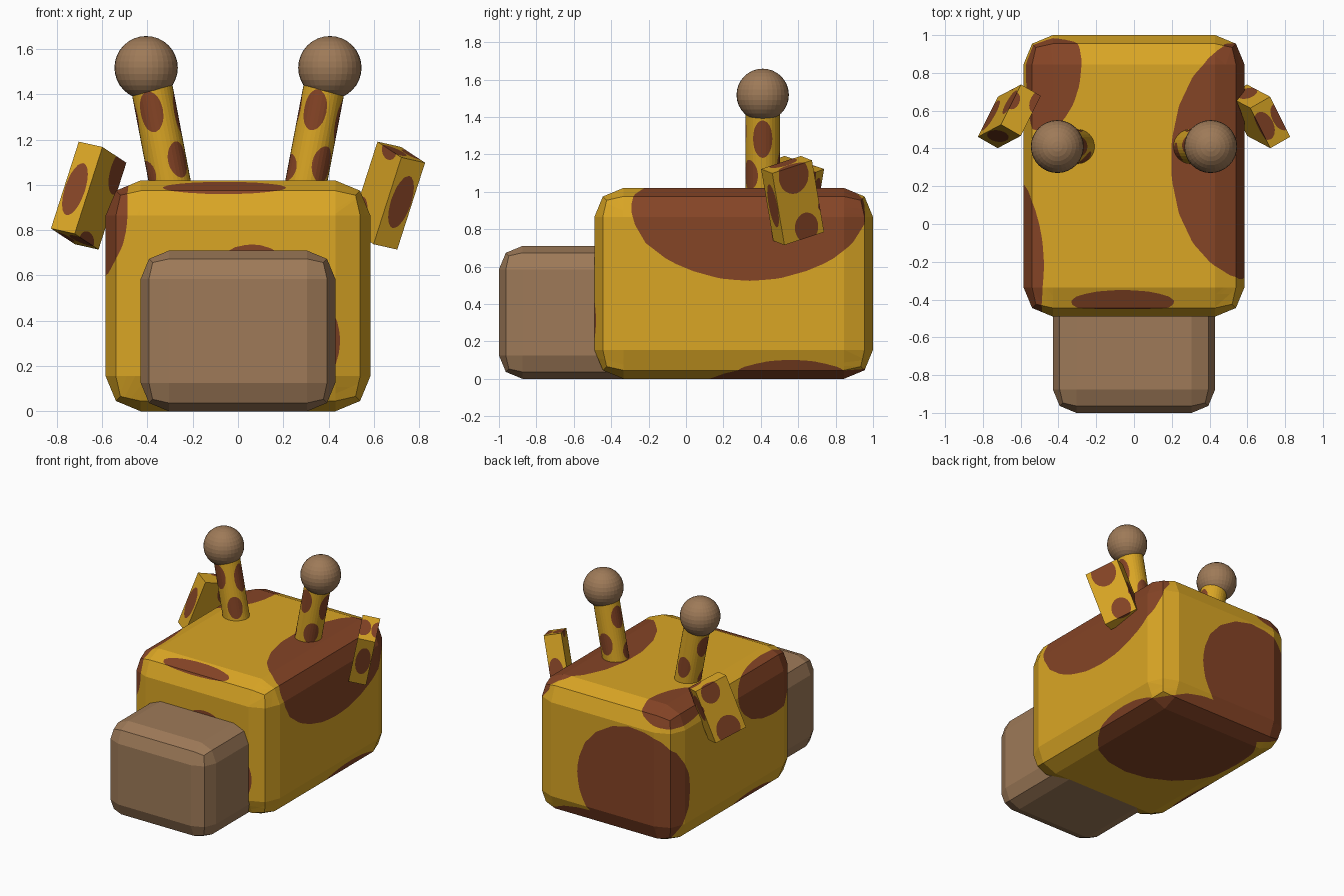
import bpy, bmesh, math
from mathutils import Matrix, Vector

if "Cube" in bpy.data.objects:
    bpy.data.objects.remove(bpy.data.objects["Cube"])


def material(name, rgb):
    m = bpy.data.materials.new(name)
    m.diffuse_color = (*rgb, 1)
    m.use_nodes = True
    m.node_tree.nodes["Principled BSDF"].inputs["Base Color"].default_value = m.diffuse_color
    return m


YELLOW = material("golden_yellow", (0.70, 0.38, 0.018))
BROWN = material("spot_brown", (0.235, 0.058, 0.019))
TAN = material("tan", (0.342, 0.195, 0.098))


def finish(bm, name, mats, matrix=None):
    me = bpy.data.meshes.new(name)
    bm.normal_update()
    bm.to_mesh(me)
    bm.free()
    for m in mats:
        me.materials.append(m)
    ob = bpy.data.objects.new(name, me)
    bpy.context.collection.objects.link(ob)
    if matrix:
        ob.matrix_world = matrix
    return ob


def box(lo, hi, bevel=0):
    lo, hi = Vector(lo), Vector(hi)
    bm = bmesh.new()
    bmesh.ops.create_cube(bm, size=1)
    for v in bm.verts:
        v.co = Vector(a * b for a, b in zip(v.co, hi - lo)) + (lo + hi) / 2
    if bevel:
        bmesh.ops.bevel(bm, geom=bm.edges[:], offset=bevel, segments=2,
                        profile=0.5, affect='EDGES')
    return bm


# Unit ball planes, used to cut round spots into a surface
ball = bmesh.new()
bmesh.ops.create_icosphere(ball, subdivisions=3, radius=1.02)
PLANES = [(f.calc_center_median(), f.normal.copy()) for f in ball.faces]
ball.free()


def cut_spot(bm, centre, radii):
    """Cut the faces along an ellipsoid and colour what lies inside it."""
    centre, faces = Vector(centre), bm.faces[:]
    for p, n in PLANES:
        co = centre + Vector(a * r for a, r in zip(p, radii))
        no = Vector(a / r for a, r in zip(n, radii)).normalized()
        verts = {v for f in faces for v in f.verts}
        if all((v.co - co).dot(no) < 1e-5 for v in verts):
            continue
        edges = {e for f in faces for e in f.edges}
        out = bmesh.ops.bisect_plane(bm, geom=list(verts) + list(edges) + faces,
                                     dist=1e-5, plane_co=co, plane_no=no)
        faces = [f for f in out['geom'] if isinstance(f, bmesh.types.BMFace)
                 and (f.calc_center_median() - co).dot(no) < 0]
        if not faces:
            return
    for f in faces:
        f.material_index = 1


# Head with large spots
head = box((-0.585, -0.49, 0), (0.585, 1.0, 1.02), 0.155)
for c, r in [
    ((0.60, 0.34, 0.93), (0.41, 0.63, 0.40)),       # right side and top
    ((-0.50, 0.85, 1.01), (0.22, 0.36, 0.12)),      # top, back left
    ((-0.66, -0.22, 0.87), (0.20, 0.46, 0.30)),     # left side, front
    ((-0.62, -0.02, 0.0), (0.12, 0.38, 0.10)),      # left side, low
    ((-0.06, -0.445, 1.0), (0.30, 0.10, 0.04)),     # front top edge
    ((0.06, -0.49, 0.62), (0.16, 0.10, 0.115)),     # front, above snout
    ((0.30, -0.49, 0.31), (0.15, 0.10, 0.20)),      # front, beside snout
    ((-0.26, 1.10, 0.40), (0.48, 0.42, 0.46)),      # back
    ((0.08, 0.56, 0.0), (0.55, 0.55, 0.20)),        # underside
]:
    cut_spot(head, c, r)
finish(head, "head", [YELLOW, BROWN])

# Snout
finish(box((-0.43, -1.0, 0), (0.43, -0.21, 0.71), 0.125), "snout", [TAN])

# Horns: leaning spotted stalks with ball tips
HORN_SPOTS = [(-105, 0.13, 0.09), (-50, -0.10, 0.08), (-160, -0.14, 0.06),
              (0, 0.10, 0.10), (170, 0.12, 0.08), (90, -0.06, 0.08)]
for side, label in ((-1, "left"), (1, "right")):
    horn = bmesh.new()
    bmesh.ops.create_cone(horn, cap_ends=True, segments=32, radius1=0.092,
                          radius2=0.092, depth=0.56)
    for deg, h, rz in HORN_SPOTS:
        a = math.radians(deg)
        cut_spot(horn, (0.092 * math.cos(a), 0.092 * math.sin(a), h),
                 (0.053, 0.053, rz))
    finish(horn, label + "_horn", [YELLOW, BROWN],
           Matrix.Translation((side * 0.337, 0.41, 1.2))
           @ Matrix.Rotation(side * math.radians(10.8), 4, 'Y'))
    tip = bmesh.new()
    bmesh.ops.create_uvsphere(tip, u_segments=32, v_segments=16, radius=0.14)
    finish(tip, label + "_horn_tip", [TAN],
           Matrix.Translation((side * 0.406, 0.41, 1.518)))

# Ears: tilted slabs, the right one turned half a circle about y
SIZE = Vector((0.123, 0.247, 0.408))
X = Vector((0.105, -0.060, -0.0235)).normalized()
Z = Vector((0.123, 0.065, 0.384)).normalized()
TILT = Matrix((X, Z.cross(X), Z)).transposed().to_4x4()
EAR_SPOTS = [((-0.5, 0.0, -0.38), (0.05, 0.09, 0.10)),
             ((-0.05, -0.5, -0.02), (0.05, 0.05, 0.12)),
             ((0.5, 0.35, 0.36), (0.05, 0.08, 0.10)),
             ((0.3, 0.0, -0.5), (0.05, 0.08, 0.05)),
             ((-0.1, 0.5, 0.15), (0.05, 0.05, 0.10)),
             ((-0.5, 0.1, 0.36), (0.05, 0.07, 0.08))]
for side, label in ((-1, "left"), (1, "right")):
    ear = box(-SIZE / 2, SIZE / 2)
    for c, r in EAR_SPOTS:
        cut_spot(ear, [a * s for a, s in zip(c, SIZE)], r)
    turn = Matrix.Rotation(math.pi if side > 0 else 0, 4, 'Y')
    finish(ear, label + "_ear", [YELLOW, BROWN],
           Matrix.Translation((side * 0.66, 0.57, 0.953)) @ turn @ TILT)
